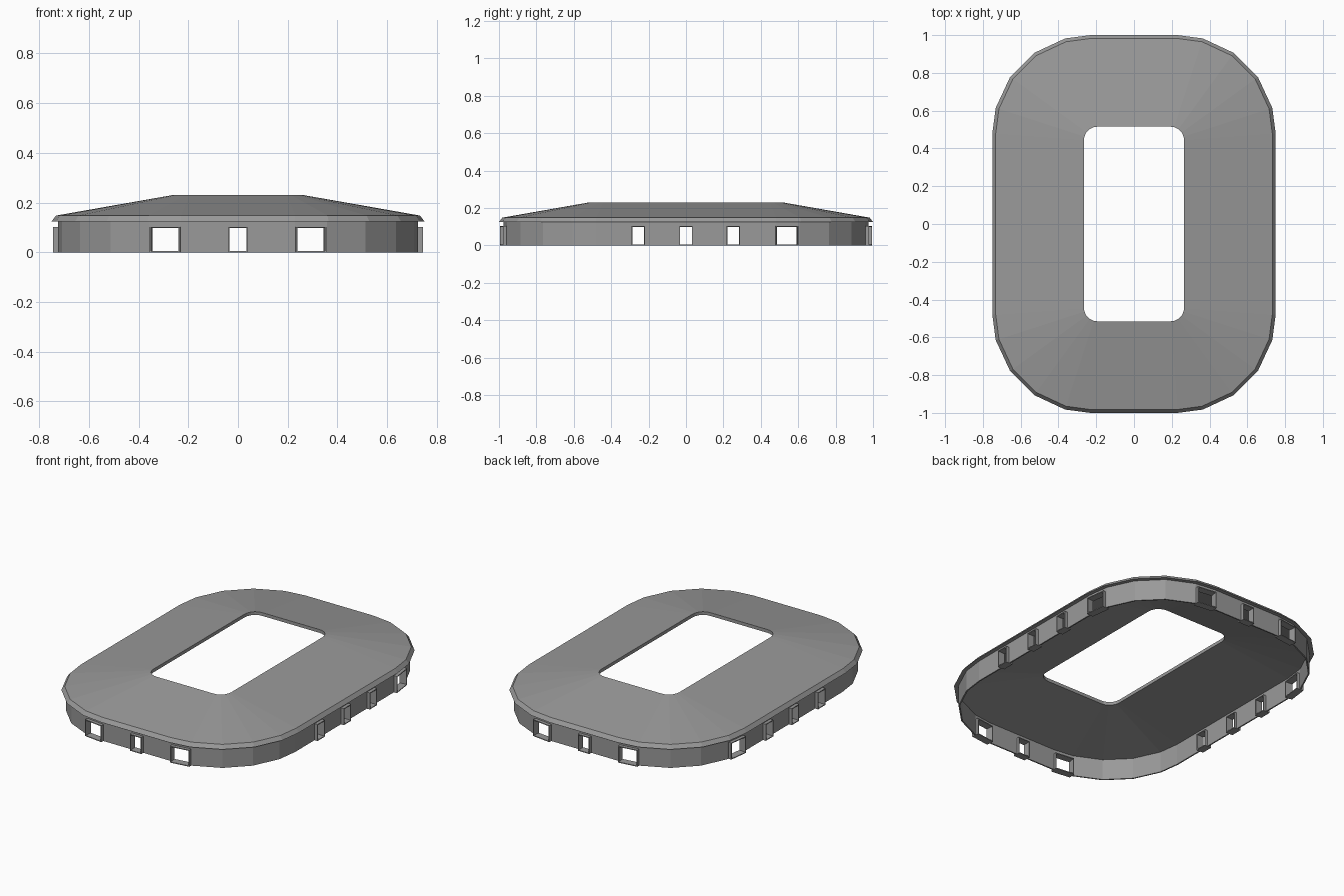
import bpy, bmesh, math
from mathutils import Matrix, Vector

if "Cube" in bpy.data.objects:
    bpy.data.objects.remove(bpy.data.objects["Cube"])

grey = bpy.data.materials.new("mid grey")
grey.diffuse_color = (0.32, 0.32, 0.32, 1)
grey.use_nodes = True
grey.node_tree.nodes["Principled BSDF"].inputs["Base Color"].default_value = grey.diffuse_color
ANGLES = (0, 15, 35, 55, 75, 90)


def make_object(name, bm):
    bmesh.ops.recalc_face_normals(bm, faces=bm.faces)
    mesh = bpy.data.meshes.new(name)
    bm.to_mesh(mesh)
    bm.free()
    mesh.materials.append(grey)
    ob = bpy.data.objects.new(name, mesh)
    bpy.context.collection.objects.link(ob)
    return ob


def ring(hx, hy, r, z):
    """Rounded rectangle with half sizes hx, hy and corner radius r."""
    pts = []
    for i, (sx, sy) in enumerate(((1, 1), (-1, 1), (-1, -1), (1, -1))):
        for a in ANGLES:
            t = math.radians(a + 90 * i)
            pts.append((sx * (hx - r) + r * math.cos(t),
                        sy * (hy - r) + r * math.sin(t), z))
    return pts


def closed_loft(name, rings):
    """Skin the rings in order and join the last to the first."""
    bm = bmesh.new()
    loops = [[bm.verts.new(p) for p in r] for r in rings]
    n = len(loops[0])
    for k, a in enumerate(loops):
        b = loops[(k + 1) % len(loops)]
        for i in range(n):
            j = (i + 1) % n
            bm.faces.new((a[i], a[j], b[j], b[i]))
    return make_object(name, bm)


def add_box(bm, m, x0, x1, y0, y1, z0, z1):
    t = Matrix.Translation(((x0 + x1) / 2, (y0 + y1) / 2, (z0 + z1) / 2))
    s = Matrix.Diagonal((x1 - x0, y1 - y0, z1 - z0, 1))
    bmesh.ops.create_cube(bm, size=1, matrix=m @ t @ s)


# sloping roof ring with a bevelled eave and central opening
closed_loft("roof", [
    ring(0.75, 1.0, 0.52, 0.125),
    ring(0.732, 0.982, 0.502, 0.148),
    ring(0.265, 0.515, 0.07, 0.23),
    ring(0.265, 0.515, 0.07, 0.21),
    ring(0.715, 0.965, 0.485, 0.127),
])

# outer wall
wall = closed_loft("outer_wall", [
    ring(0.725, 0.975, 0.495, 0.0),
    ring(0.725, 0.975, 0.495, 0.127),
    ring(0.717, 0.967, 0.487, 0.127),
    ring(0.717, 0.967, 0.487, 0.0),
])

# openings: x, y, outward angle in degrees, width
openings = []
for s in (1, -1):
    flip = (lambda a: a) if s == 1 else (lambda a: 180 - a)
    for y in (-0.255, 0, 0.252):
        openings.append((s * 0.725, y, flip(0), 0.072))
    openings.append((s * 0.717, 0.539, flip(7.5), 0.122))
    openings.append((0, s * 0.975, s * 90, 0.078))
    for t in (1, -1):
        openings.append((t * 0.292, s * 0.967, s * (90 - t * 7.5), 0.122))

T, H, IN, OUT = 0.005, 0.102, -0.025, 0.02
frames, cuts = bmesh.new(), bmesh.new()
for x, y, ang, w in openings:
    m = Matrix.Translation((x, y, 0)) @ Matrix.Rotation(math.radians(ang), 4, 'Z')
    h = w / 2
    # hollow frame seen along the outward axis: posts, sill and lintel
    add_box(frames, m, IN, OUT, -h, -h + T, 0, H)
    add_box(frames, m, IN, OUT, h - T, h, 0, H)
    add_box(frames, m, IN, OUT, -h + T, h - T, 0, T)
    add_box(frames, m, IN, OUT, -h + T, h - T, H - T, H)
    add_box(cuts, m, -0.05, 0.05, -h + 0.002, h - 0.002, -0.02, H - 0.002)
make_object("opening_frames", frames)

# cut the openings through the wall
cutter = make_object("opening_cutter", cuts)
cutter.hide_render = True
mod = wall.modifiers.new("openings", 'BOOLEAN')
mod.operation = 'DIFFERENCE'
mod.solver = 'EXACT'
mod.object = cutter
bpy.context.view_layer.update()
dg = bpy.context.evaluated_depsgraph_get()
cut_mesh = bpy.data.meshes.new_from_object(wall.evaluated_get(dg))
wall.modifiers.clear()
wall.data = cut_mesh
bpy.data.objects.remove(cutter)
